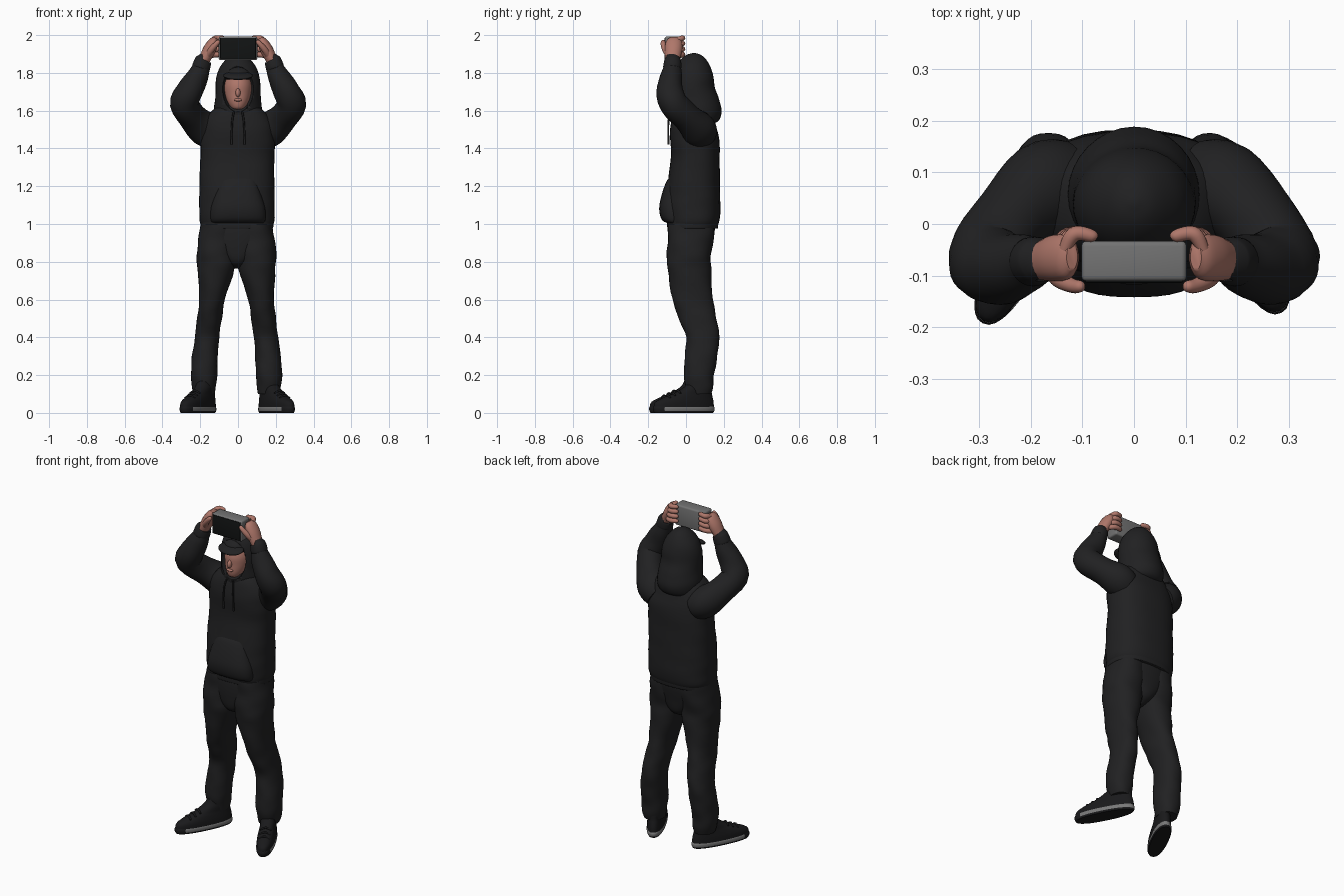
import bpy, bmesh, math
from mathutils import Vector

def material(name, rgb):
    m = bpy.data.materials.new(name)
    m.diffuse_color = (*rgb, 1)
    return m

FABRIC = material("black fabric", (0.015, 0.015, 0.016))
SHOE = material("shoe black", (0.010, 0.010, 0.011))
SKIN = material("skin", (0.43, 0.185, 0.145))
GREY = material("device grey", (0.17, 0.17, 0.17))
SCREEN = material("screen black", (0.006, 0.007, 0.007))
SOLE = material("sole grey", (0.19, 0.19, 0.19))

def finish(name, bm, mat, angle=50):
    bmesh.ops.recalc_face_normals(bm, faces=bm.faces)
    me = bpy.data.meshes.new(name)
    bm.to_mesh(me)
    bm.free()
    ob = bpy.data.objects.new(name, me)
    bpy.context.collection.objects.link(ob)
    me.materials.append(mat)
    bpy.ops.object.select_all(action='DESELECT')
    bpy.context.view_layer.objects.active = ob
    ob.select_set(True)
    bpy.ops.object.shade_smooth_by_angle(angle=math.radians(angle))
    return ob

def spline(secs, steps):
    """Catmull-Rom through the section tuples."""
    s = [secs[0]] + list(secs) + [secs[-1]]
    out = []
    for i in range(1, len(s) - 2):
        for k in range(steps):
            t = k / steps
            out.append([0.5 * (2*b + (c-a)*t + (2*a-5*b+4*c-d)*t*t + (3*b-a-3*c+d)*t**3)
                        for a, b, c, d in zip(*s[i-1:i+3])])
    return out + [list(secs[-1])]

def loft(name, secs, mat, flat=True, n=32, steps=4, power=2.0, wrinkle=0.0):
    """Skin rings (x, y, z, radius a, radius b); flat rings lie level, others follow the path."""
    rings = spline(secs, steps)
    pts = [Vector(r[:3]) for r in rings]
    bm = bmesh.new()
    loops = []
    for i, r in enumerate(rings):
        u, v = Vector((1, 0, 0)), Vector((0, 1, 0))
        if not flat:
            t = (pts[min(i+1, len(pts)-1)] - pts[max(i-1, 0)]).normalized()
            u = t.cross(v).normalized()
            v = t.cross(u)
        loop = []
        for k in range(n):
            a = 2 * math.pi * k / n
            c, s = math.cos(a), math.sin(a)
            f = 1 + wrinkle * (math.sin(3*a + 38*r[2]) + 0.6 * math.sin(2*a - 61*r[2] + 1))
            p = 2 / power
            loop.append(bm.verts.new(pts[i] + u * (math.copysign(abs(c)**p, c) * r[3] * f)
                                     + v * (math.copysign(abs(s)**p, s) * r[4] * f)))
        loops.append(loop)
    for lo, hi in zip(loops, loops[1:]):
        for k in range(n):
            bm.faces.new((lo[k], lo[(k+1) % n], hi[(k+1) % n], hi[k]))
    bm.faces.new(loops[0][::-1])
    bm.faces.new(loops[-1])
    return finish(name, bm, mat)

def ball(name, loc, radii, mat, tilt=0):
    bm = bmesh.new()
    bmesh.ops.create_uvsphere(bm, u_segments=32, v_segments=20, radius=1)
    ob = finish(name, bm, mat)
    ob.location, ob.scale = loc, radii
    ob.rotation_euler.x = tilt
    return ob

# Hoodie body, hem band and front pocket
loft("hoodie_body", [(-.006, .035, .985, .187, .130), (-.006, .039, 1.02, .198, .139),
     (-.006, .039, 1.10, .199, .143), (-.006, .04, 1.20, .198, .140), (-.004, .049, 1.35, .196, .129),
     (0, .046, 1.45, .197, .130), (0, .038, 1.52, .188, .120), (0, .035, 1.58, .155, .105),
     (0, .035, 1.62, .11, .085), (0, .035, 1.64, .06, .06)], FABRIC, power=2.5, wrinkle=.006)
loft("hoodie_hem", [(-.006, .035, .975, .186, .130), (-.006, .035, .98, .192, .134),
     (-.006, .036, 1.01, .193, .135), (-.006, .036, 1.02, .188, .13)], FABRIC, power=2.5)
loft("front_pocket", [(0, -.05, 1.0, .13, .03), (0, -.06, 1.02, .145, .066), (0, -.06, 1.08, .145, .082),
     (0, -.06, 1.15, .125, .070), (0, -.06, 1.22, .1, .046), (0, -.06, 1.25, .09, .025)],
     FABRIC, power=2.6)

# Hood with a face opening cut out
hood = loft("hood", [(0, .045, 1.53, .10, .10), (0, .053, 1.55, .122, .122), (0, .058, 1.60, .128, .130),
            (0, .050, 1.66, .121, .126), (0, .041, 1.72, .119, .112), (0, .039, 1.78, .114, .106),
            (0, .038, 1.83, .096, .093), (0, .039, 1.87, .066, .068), (0, .041, 1.895, .036, .038),
            (0, .042, 1.905, .006, .006)], FABRIC, wrinkle=.006)
cutter = ball("hood_cutter", (0, -.08, 1.715), (.088, .11, .122), FABRIC)
cutter.hide_render = True
mod = hood.modifiers.new("opening", 'BOOLEAN')
mod.object, mod.operation, mod.solver = cutter, 'DIFFERENCE', 'EXACT'
bpy.context.view_layer.objects.active = hood
bpy.ops.object.modifier_apply(modifier="opening")
bpy.data.objects.remove(cutter)

# Head and cap
loft("head", [(0, -.03, 1.605, .022, .022), (0, -.03, 1.615, .036, .042), (0, -.015, 1.645, .055, .066),
     (0, 0, 1.69, .07, .08), (0, .01, 1.74, .074, .088), (0, .02, 1.79, .06, .075),
     (0, .025, 1.815, .03, .04)], SKIN)
loft("neck", [(0, .01, 1.56, .05, .06), (0, .01, 1.66, .05, .06)], SKIN)
ball("nose", (0, -.08, 1.695), (.013, .018, .024), SKIN, -.25)
ball("mouth", (0, -.079, 1.657), (.022, .01, .008), SKIN)
ball("cap_crown", (0, .01, 1.79), (.080, .092, .05), FABRIC)
ball("cap_brim", (0, -.068, 1.785), (.079, .052, .017), FABRIC, .3)

for s, side in ((-1, "left"), (1, "right")):
    # Sleeve with a cuff
    loft(side + "_sleeve", [(s*.13, .075, 1.475, .085, .085), (s*.175, .065, 1.505, .092, .092),
         (s*.235, .01, 1.56, .077, .077), (s*.284, -.065, 1.635, .076, .076),
         (s*.258, -.085, 1.70, .071, .071), (s*.215, -.078, 1.78, .058, .058),
         (s*.194, -.072, 1.83, .046, .046), (s*.183, -.07, 1.865, .041, .041)],
         FABRIC, flat=False, wrinkle=.016)
    loft(side + "_cuff", [(s*.197, -.073, 1.825, .04, .04), (s*.196, -.073, 1.828, .048, .048),
         (s*.184, -.07, 1.866, .044, .044), (s*.182, -.07, 1.869, .036, .036)], FABRIC, flat=False)
    # Hand: palm, fingers behind the device, thumb in front
    loft(side + "_palm", [(s*.186, -.07, 1.85, .030, .034), (s*.173, -.07, 1.88, .031, .040),
         (s*.150, -.066, 1.925, .034, .046), (s*.130, -.064, 1.965, .026, .042),
         (s*.120, -.064, 1.985, .012, .025)], SKIN, flat=False, n=20)
    for i in range(4):
        z = 1.895 + i * .029
        loft(f"{side}_finger_{i+1}", [(s*(.158-.008*i), -.05, z-.006, .012, .012),
             (s*(.133-.004*i), -.024, z, .015, .015), (s*.105, -.018, z+.002, .014, .014),
             (s*.080, -.024, z+.003, .012, .012), (s*.072, -.028, z+.003, .005, .005)],
             SKIN, flat=False, n=12)
    loft(side + "_thumb", [(s*.165, -.085, 1.885, .018, .018), (s*.143, -.108, 1.92, .017, .017),
         (s*.118, -.120, 1.95, .014, .014), (s*.103, -.121, 1.966, .011, .011),
         (s*.098, -.121, 1.971, .004, .004)], SKIN, flat=False, n=12)
    # Trouser leg
    ox = -.008
    loft(side + "_trouser_leg", [(s*.095+ox, .028, 1.0, .095, .122), (s*.10+ox, .026, .93, .10, .122),
         (s*.106+ox, .016, .84, .105, .117), (s*.108+ox, .018, .76, .098, .115),
         (s*.130+ox, .035, .60, .068, .107), (s*.143+ox, .062, .50, .066, .100),
         (s*.156+ox, .088, .40, .064, .088), (s*.167+ox, .080, .30, .068, .086),
         (s*.172+ox, .068, .20, .069, .080), (s*.172+ox, .072, .14, .064, .072),
         (s*.170+ox, .072, .10, .055, .062)], FABRIC, power=2.2, wrinkle=.018)
    # Shoe, built straight and then turned outward
    shoe = loft(side + "_shoe", [(0, 0, .028, .050, .176), (0, .004, .058, .049, .170),
                (0, .03, .085, .045, .138), (0, .055, .105, .042, .108), (0, .085, .14, .042, .075),
                (0, .09, .17, .036, .06)], SHOE, power=2.3)
    sole = loft(side + "_sole", [(0, 0, 0, .046, .172), (0, 0, .010, .051, .178),
                (0, 0, .024, .052, .180), (0, 0, .034, .049, .176)], SHOE, power=2.3)
    sole.data.materials.append(SOLE)
    for f in sole.data.polygons:
        f.material_index = int(f.center.z > .009 and f.center.y > -.135)
    laces = [loft(f"{side}_lace_{i+1}", [(-.03, y, z-.008, .005, .005), (0, y, z+.006, .006, .006),
             (.03, y, z-.008, .005, .005)], SHOE, flat=False, n=8)
             for i, (y, z) in enumerate(((-.095, .086), (-.065, .098), (-.035, .112)))]
    for ob in [shoe, sole] + laces:
        ob.location = (s*.208 + ox*.5, -.022 + s*.010, 0)
        ob.rotation_euler.z = s * math.radians(27)
    # Drawstring
    loft(side + "_drawstring", [(s*.022, -.08, 1.595, .005, .005), (s*.03, -.092, 1.55, .005, .005),
         (s*.034, -.094, 1.48, .005, .005), (s*.034, -.092, 1.42, .006, .006)],
         FABRIC, flat=False, n=8)

# Hips joining the legs
loft("trouser_seat", [(-.004, .02, .765, .02, .05), (-.004, .02, .80, .07, .10),
     (-.006, .022, .88, .16, .116), (-.006, .028, .96, .19, .124), (-.006, .03, 1.0, .18, .12)],
     FABRIC, power=2.2)

# Handheld device with a dark front plate
def slab(name, size, loc, bevel, mat):
    bm = bmesh.new()
    bmesh.ops.create_cube(bm, size=1)
    bmesh.ops.scale(bm, vec=size, verts=bm.verts)
    bmesh.ops.translate(bm, vec=loc, verts=bm.verts)
    bmesh.ops.bevel(bm, geom=bm.edges[:], offset=bevel, segments=3, profile=.5, affect='EDGES')
    return finish(name, bm, mat, 35)

slab("device_body", (.204, .078, .126), (0, -.072, 1.930), .010, GREY)
slab("device_screen", (.188, .006, .112), (0, -.111, 1.930), .002, SCREEN)
